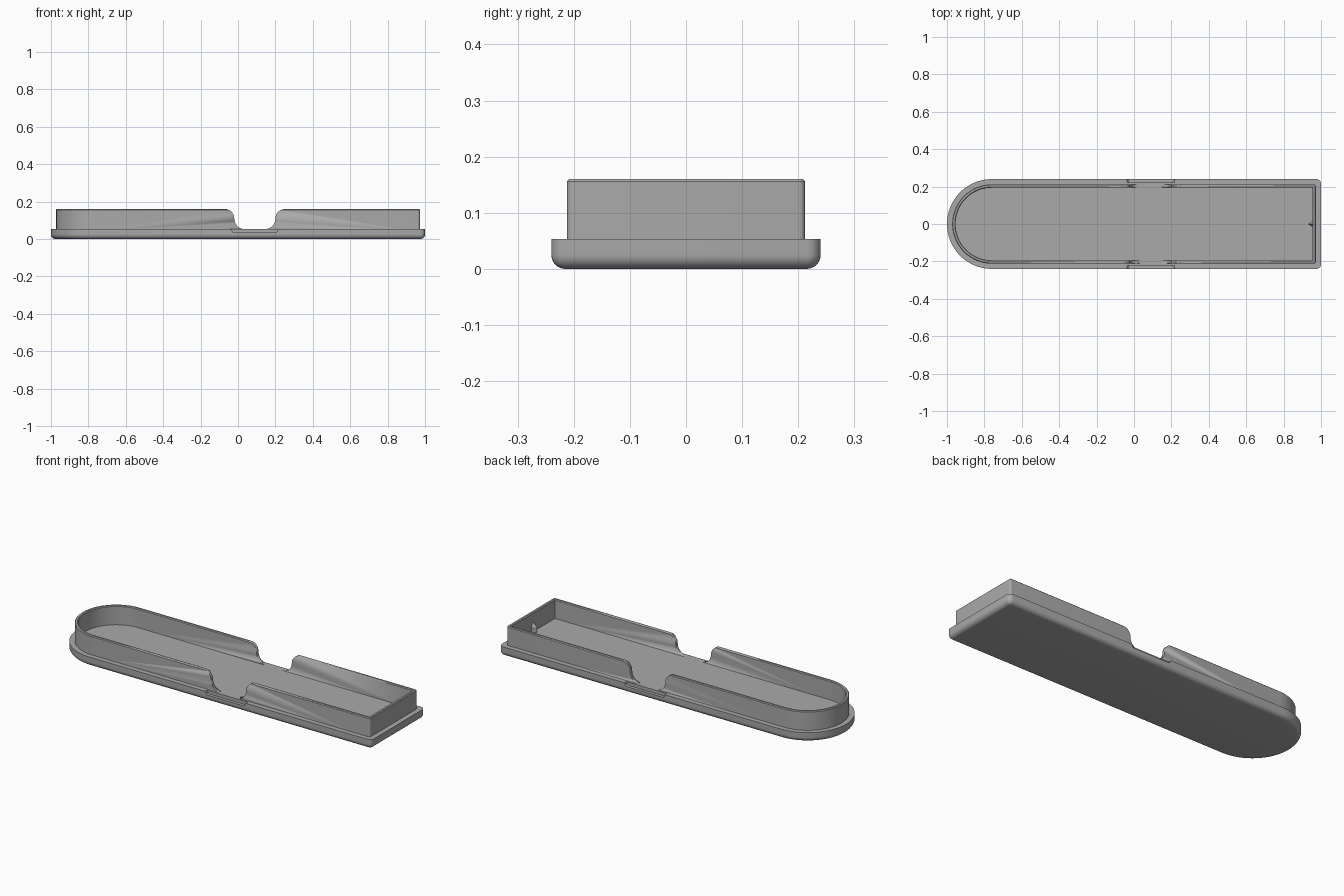
import bpy, bmesh, math
from mathutils import Vector

cube = bpy.data.objects.get("Cube")
if cube:
    bpy.data.objects.remove(cube, do_unlink=True)

grey = bpy.data.materials.new("plain grey")
grey.use_nodes = True
colour = (0.4, 0.4, 0.4, 1)
grey.diffuse_color = colour
grey.node_tree.nodes["Principled BSDF"].inputs["Base Color"].default_value = colour

HALF_W, RIM, TOP = 0.24, 0.053, 0.16
NOTCH_X = 0.09


def arc(cx, cy, r, start, end, steps):
    angles = [math.radians(start + (end - start) * i / steps) for i in range(steps + 1)]
    return [(cx + r * math.cos(a), cy + r * math.sin(a)) for a in angles]


def outline(inset, corner):
    """Plan shape: round at -x, nearly square at +x."""
    w, end = HALF_W - inset, 1 - inset
    c = max(corner, 0.001)
    return (arc(HALF_W - 1, 0, w, 90, 270, 48)
            + arc(end - c, c - w, c, -90, 0, 6)
            + arc(end - c, w - c, c, 0, 90, 6))


def make_object(name, bm):
    bmesh.ops.recalc_face_normals(bm, faces=bm.faces)
    mesh = bpy.data.meshes.new(name)
    bm.to_mesh(mesh)
    bm.free()
    obj = bpy.data.objects.new(name, mesh)
    bpy.context.collection.objects.link(obj)
    mesh.materials.append(grey)
    return obj


def loft(name, levels, ring=False):
    """Join outlines given as (inset, corner radius, height)."""
    bm = bmesh.new()
    loops = [[bm.verts.new((x, y, z)) for x, y in outline(i, c)] for i, c, z in levels]
    pairs = list(zip(loops, loops[1:]))
    if ring:
        pairs.append((loops[-1], loops[0]))
    else:
        bm.faces.new(loops[0])
        bm.faces.new(loops[-1])
    for a, b in pairs:
        for k in range(len(a)):
            n = (k + 1) % len(a)
            bm.faces.new((a[k], a[n], b[n], b[k]))
    return make_object(name, bm)


def prism(name, profile, y0, y1):
    """Extrude an x-z profile along y."""
    bm = bmesh.new()
    face = bm.faces.new([bm.verts.new((x, y0, z)) for x, z in profile])
    new = bmesh.ops.extrude_face_region(bm, geom=[face])["geom"]
    verts = [v for v in new if isinstance(v, bmesh.types.BMVert)]
    bmesh.ops.translate(bm, verts=verts, vec=Vector((0, y1 - y0, 0)))
    return make_object(name, bm)


def cut(obj, cutter):
    mod = obj.modifiers.new("cut", "BOOLEAN")
    mod.operation = "DIFFERENCE"
    mod.solver = "EXACT"
    mod.object = cutter
    cutter.hide_render = True
    cutter.hide_viewport = True


def mirrored(half):
    return half + [(2 * NOTCH_X - x, z) for x, z in reversed(half)]


# Base tray with rounded underside edge
R = 0.025
levels = []
for i in range(9):
    a = math.radians(90 * i / 8)
    inset = R * (1 - math.sin(a))
    levels.append((inset, R - inset, R * (1 - math.cos(a))))
levels.append((0, R, RIM))
base = loft("base_tray", levels)

# Upright wall with small chamfers along the top
OUT, INN, CH = 0.028, 0.046, 0.004
wall = loft("upright_wall", [
    (OUT, 0.01, 0.04), (OUT, 0.01, TOP - CH), (OUT + CH, 0.006, TOP),
    (INN - CH, 0.005, TOP), (INN, 0.001, TOP - CH), (INN, 0.001, 0.04)], ring=True)

# Finger notch through both long walls
floor = RIM - 0.0005
half = [(-0.07, TOP + 0.05)] + arc(-0.07, TOP - 0.05, 0.05, 90, 0, 10)
half += arc(0.037, floor + 0.057, 0.057, 180, 270, 10)
notch = prism("notch_cutter", mirrored(half), -0.4, 0.4)
cut(wall, notch)

# Shallow thumb slots in the rim below the notch
slot_half = [(-0.037, 0.08), (-0.037, 0.052)] + arc(-0.02, 0.047, 0.012, 180, 270, 6)
for name, side in (("front", -1), ("back", 1)):
    slot = prism(name + "_slot_cutter", mirrored(slot_half), side * 0.223, side * 0.3)
    cut(base, slot)

# Small pointed catch inside the square end
bm = bmesh.new()
levels_z = [(0.017, 0.05), (0.017, 0.085), (0.002, 0.108)]
rows = [[bm.verts.new((0.957, -w, z)), bm.verts.new((0.957 - w * 1.6, 0, z)),
         bm.verts.new((0.957, w, z))] for w, z in levels_z]
bm.faces.new(rows[0])
bm.faces.new(rows[-1])
for a, b in zip(rows, rows[1:]):
    for k in range(3):
        n = (k + 1) % 3
        bm.faces.new((a[k], a[n], b[n], b[k]))
make_object("inner_catch", bm)

# Smooth the curved parts, keep edges crisp
bpy.ops.object.select_all(action="DESELECT")
for obj in (base, wall, notch):
    obj.hide_viewport = False
    obj.select_set(True)
bpy.context.view_layer.objects.active = base
bpy.ops.object.shade_smooth_by_angle(angle=math.radians(30))
notch.hide_viewport = True
